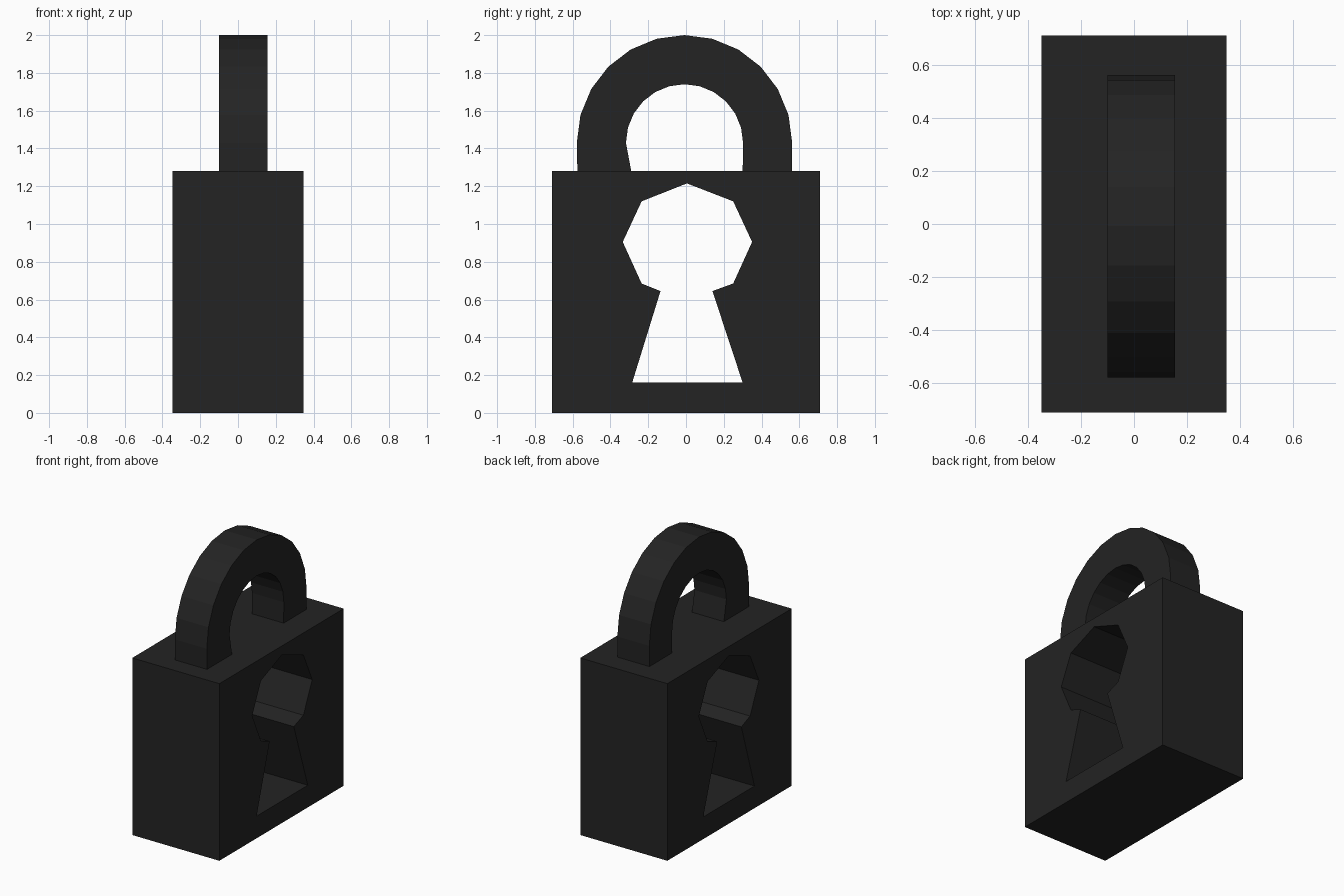
import bpy
import bmesh
from math import sin, cos, pi

if "Cube" in bpy.data.objects:
    bpy.data.objects.remove(bpy.data.objects["Cube"], do_unlink=True)

# Single dark metal colour
metal = bpy.data.materials.new("charcoal_metal")
metal.use_nodes = True
colour = (0.017, 0.017, 0.017, 1)
metal.diffuse_color = colour
metal.node_tree.nodes["Principled BSDF"].inputs["Base Color"].default_value = colour


def extrude_profile(name, profile, x_min, x_max):
    """Solid made by extruding a (y, z) outline along x."""
    bm = bmesh.new()
    face = bm.faces.new([bm.verts.new((x_min, y, z)) for y, z in profile])
    result = bmesh.ops.extrude_face_region(bm, geom=[face])
    moved = [v for v in result["geom"] if isinstance(v, bmesh.types.BMVert)]
    bmesh.ops.translate(bm, verts=moved, vec=(x_max - x_min, 0, 0))
    bmesh.ops.recalc_face_normals(bm, faces=bm.faces)
    mesh = bpy.data.meshes.new(name)
    bm.to_mesh(mesh)
    bm.free()
    mesh.materials.append(metal)
    obj = bpy.data.objects.new(name, mesh)
    bpy.context.collection.objects.link(obj)
    return obj


def arc(radius, steps=12, cy=-0.008, cz=1.43):
    """Half circle from the +y side over the top to the -y side."""
    return [(cy + radius * cos(pi * i / steps), cz + radius * sin(pi * i / steps))
            for i in range(steps + 1)]


# Body block
half_depth, height = 0.71, 1.28
body = extrude_profile("lock_body", [(-half_depth, 0), (half_depth, 0),
                                     (half_depth, height), (-half_depth, height)],
                       -0.348, 0.348)

# Keyhole cut right through the body: octagonal top, flared slot
keyhole = [(0.005, 1.215), (0.25, 1.12), (0.35, 0.905), (0.25, 0.685),
           (0.14, 0.645), (0.3, 0.16), (-0.285, 0.16), (-0.135, 0.645),
           (-0.235, 0.685), (-0.335, 0.905), (-0.235, 1.12)]
cutter = extrude_profile("keyhole_cutter", keyhole, -0.5, 0.5)
cutter.hide_render = True
cut = body.modifiers.new("keyhole", 'BOOLEAN')
cut.operation = 'DIFFERENCE'
cut.solver = 'EXACT'
cut.object = cutter
bpy.context.view_layer.objects.active = body
bpy.ops.object.modifier_apply(modifier=cut.name)
bpy.data.objects.remove(cutter, do_unlink=True)

# Shackle arch, slightly off centre, with one foot flared inward
outline = ([(0.56, height)] + arc(0.57) + [(-0.575, height), (-0.29, height)]
           + arc(0.31)[::-1] + [(0.3, height)])
extrude_profile("shackle", outline, -0.1, 0.155)
